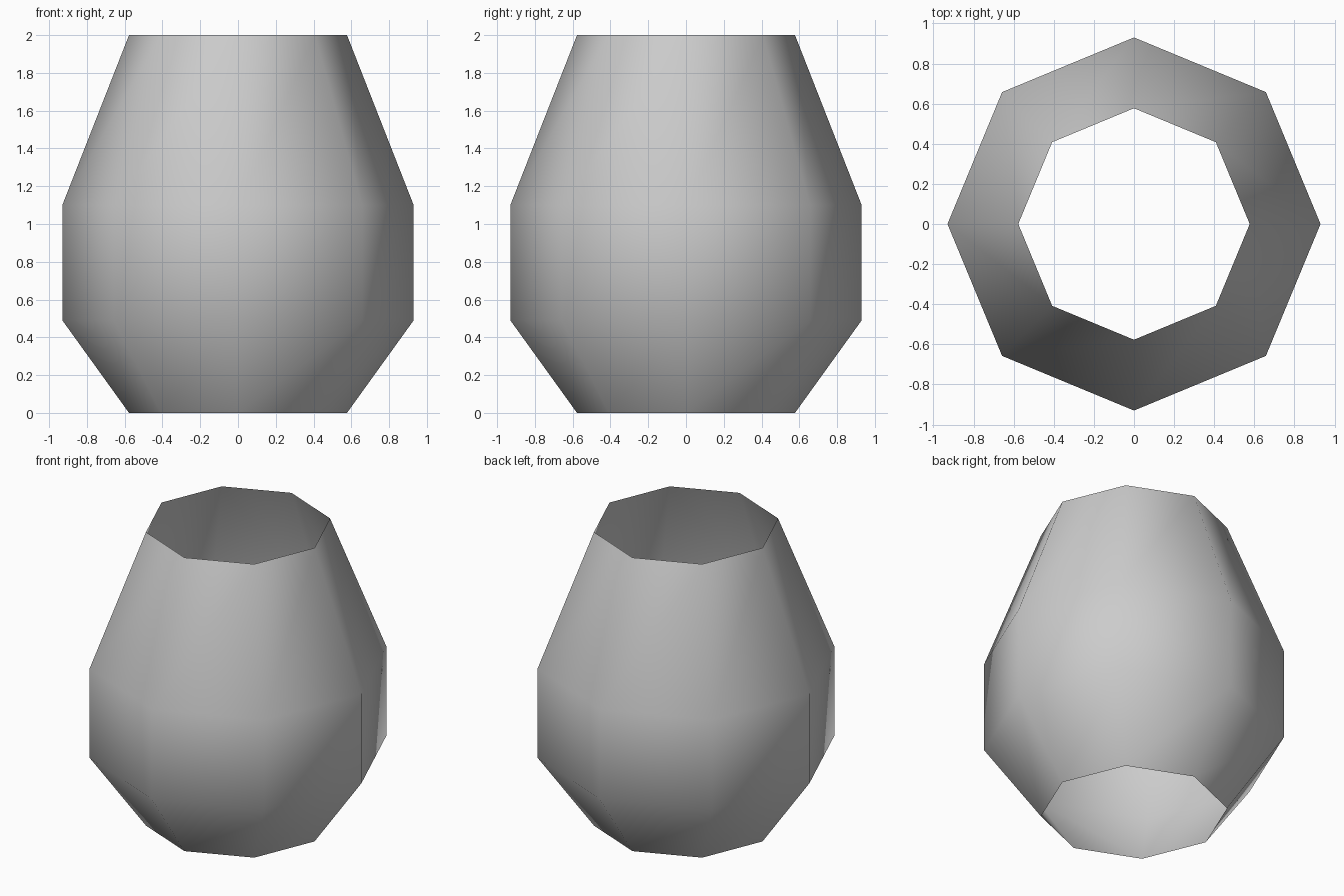
import bpy, bmesh
from math import cos, sin, pi

cube = bpy.data.objects.get("Cube")
if cube:
    bpy.data.objects.remove(cube, do_unlink=True)

# Plain grey surface
grey = bpy.data.materials.new("plain_grey")
grey.use_nodes = True
colour = (0.6, 0.6, 0.6, 1)
grey.diffuse_color = colour
grey.node_tree.nodes["Principled BSDF"].inputs["Base Color"].default_value = colour

SIDES = 8
PROFILE = [(0.577, 0), (0.93, 0.49), (0.93, 1.1), (0.577, 2)]  # radius, height

# Thin eight-sided shell, open at both ends
bm = bmesh.new()
rings = [[bm.verts.new((r * cos(2 * pi * i / SIDES), r * sin(2 * pi * i / SIDES), z))
          for i in range(SIDES)] for r, z in PROFILE]
for low, high in zip(rings, rings[1:]):
    for i in range(SIDES):
        j = (i + 1) % SIDES
        bm.faces.new((low[i], low[j], high[j], high[i])).smooth = True

mesh = bpy.data.meshes.new("vase_shell")
bm.to_mesh(mesh)
bm.free()
mesh.materials.append(grey)
vase = bpy.data.objects.new("vase_shell", mesh)
bpy.context.collection.objects.link(vase)
